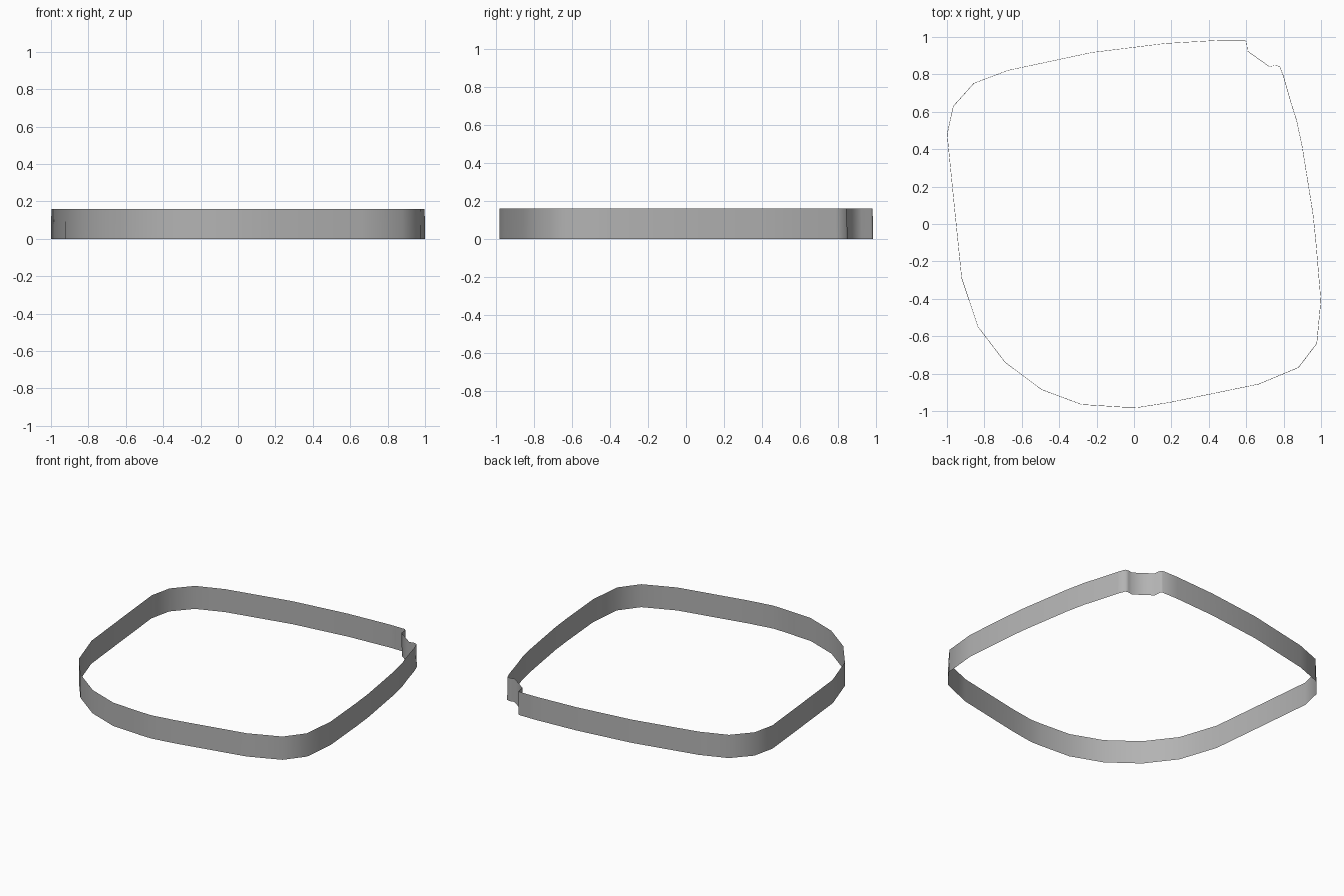
import bpy, bmesh, math

if "Cube" in bpy.data.objects:
    bpy.data.objects.remove(bpy.data.objects["Cube"])

HEIGHT = 0.16
TAPER = 0.998   # the wall leans in very slightly towards the top

# Outline of the band seen from above, clockwise from the left side
outline = [
    (-1.0, 0.48), (-0.967, 0.63), (-0.857, 0.753), (-0.675, 0.822),  # back left corner
    (-0.225, 0.918), (0.165, 0.966), (0.47, 0.984), (0.59, 0.984),   # back edge
    (0.602, 0.975), (0.608, 0.925), (0.725, 0.842), (0.755, 0.849),  # notch
    (0.78, 0.843), (0.80, 0.79), (0.84, 0.65), (0.87, 0.555),
    (0.90, 0.415), (0.957, 0.06), (0.973, -0.09),                    # right edge
    (1.0, -0.41), (0.978, -0.64), (0.88, -0.768), (0.667, -0.857),   # front right corner
    (0.19, -0.955), (0.02, -0.982), (-0.06, -0.98), (-0.28, -0.966), # front edge
    (-0.495, -0.886), (-0.69, -0.74), (-0.835, -0.55),               # front left corner
    (-0.922, -0.29), (-0.962, 0.1),                                  # left edge
]

# Band: the closed outline extruded up into a thin open wall
bm = bmesh.new()
ring = [bm.verts.new((x, y, 0)) for x, y in reversed(outline)]
edges = [bm.edges.new((a, b)) for a, b in zip(ring, ring[1:] + ring[:1])]
up = bmesh.ops.extrude_edge_only(bm, edges=edges)["geom"]
top = [g for g in up if isinstance(g, bmesh.types.BMVert)]
bmesh.ops.scale(bm, vec=(TAPER, TAPER, 1), verts=top)
bmesh.ops.translate(bm, vec=(0, 0, HEIGHT), verts=top)

# Make every face look outwards
bm.normal_update()
first = next(f for f in bm.faces if f.calc_center_median().y < -0.97)
if first.normal.y > 0:
    bmesh.ops.reverse_faces(bm, faces=bm.faces[:])

mesh = bpy.data.meshes.new("band")
bm.to_mesh(mesh)
bm.free()
band = bpy.data.objects.new("band", mesh)
bpy.context.collection.objects.link(band)

# Darker grey
grey = bpy.data.materials.new("dark_grey")
grey.diffuse_color = (0.45, 0.45, 0.45, 1)
grey.use_nodes = True
grey.node_tree.nodes["Principled BSDF"].inputs["Base Color"].default_value = grey.diffuse_color
mesh.materials.append(grey)

# Smooth all the way round, including the notch
bpy.context.view_layer.objects.active = band
band.select_set(True)
bpy.ops.object.shade_smooth_by_angle(angle=math.radians(65))
